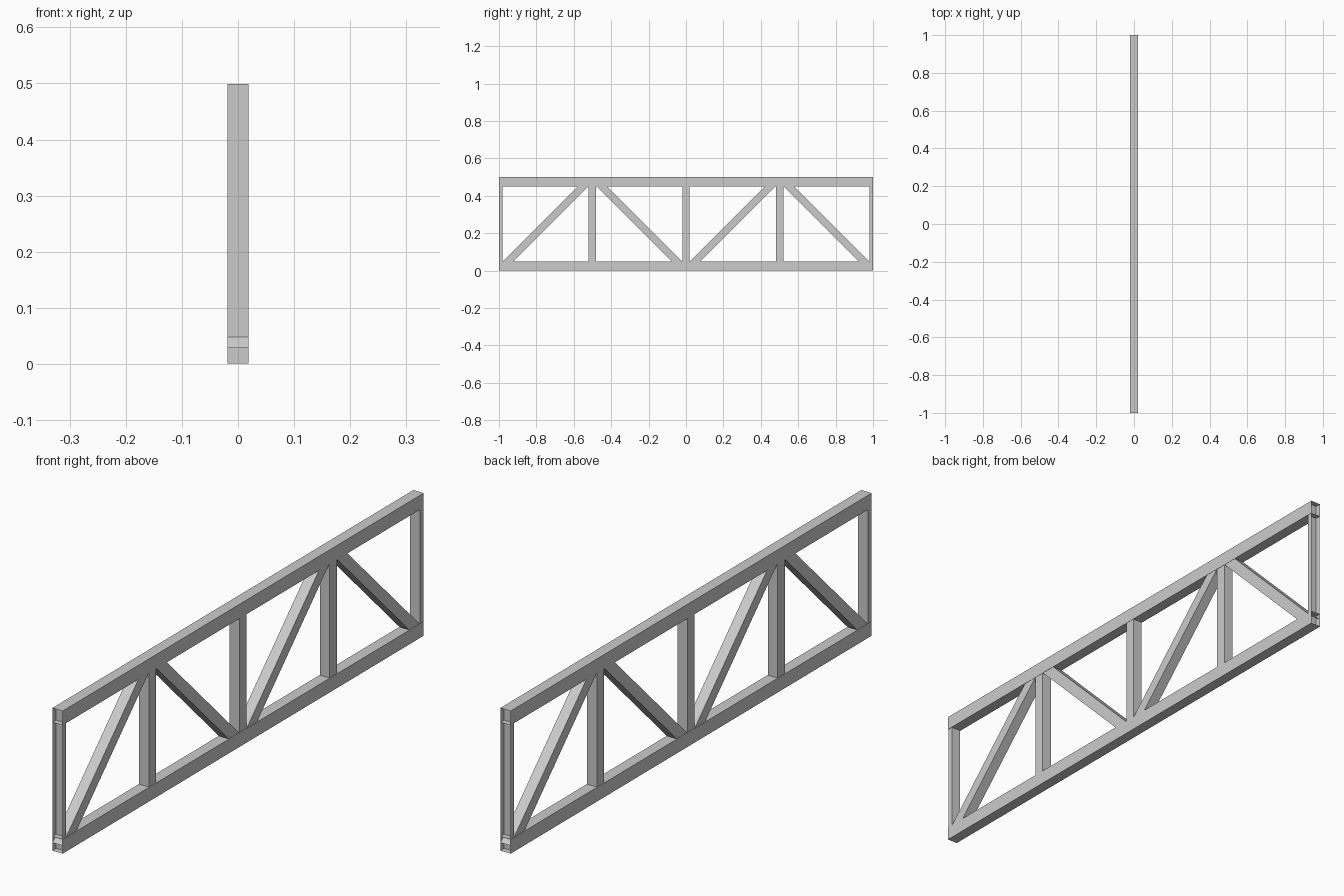
import bpy, bmesh, math
from mathutils import Matrix, Vector

if "Cube" in bpy.data.objects:
    bpy.data.objects.remove(bpy.data.objects["Cube"])

LENGTH, HEIGHT = 2.0, 0.5
CHORD_W, CHORD_H = 0.04, 0.05
WEB_X, WEB = 0.038, 0.04      # web members sit a hair inside the chord sides
BAY = 0.5
INSET = 0.001


def clip(bm, co, no):
    """Cut away everything on the normal side, leaving the cut open."""
    geom = bm.verts[:] + bm.edges[:] + bm.faces[:]
    bmesh.ops.bisect_plane(bm, geom=geom, dist=1e-6, plane_co=co,
                           plane_no=no, clear_outer=True)


def finish(bm, name):
    mesh = bpy.data.meshes.new(name)
    bm.to_mesh(mesh)
    bm.free()
    obj = bpy.data.objects.new(name, mesh)
    bpy.context.collection.objects.link(obj)
    return obj


def bar(name, start, end, width, depth, low, high):
    """Box bar between two (y, z) points, trimmed to the truss outline."""
    a, b = Vector((0, *start)), Vector((0, *end))
    d = b - a
    angle = math.atan2(d.z, d.y)
    bm = bmesh.new()
    bmesh.ops.create_cube(bm, size=1, matrix=Matrix.Translation((a + b) / 2)
                          @ Matrix.Rotation(angle, 4, 'X')
                          @ Matrix.Diagonal((width, d.length + 0.1, depth, 1)))
    half = LENGTH / 2
    clip(bm, (0, half, 0), (0, 1, 0))
    clip(bm, (0, -half, 0), (0, -1, 0))
    clip(bm, (0, 0, high), (0, 0, 1))
    clip(bm, (0, 0, low), (0, 0, -1))
    return finish(bm, name)


# Top and bottom chords, open-ended tubes
for name, z in (("bottom_chord", CHORD_H / 2), ("top_chord", HEIGHT - CHORD_H / 2)):
    bar(name, (-1, z), (1, z), CHORD_W, CHORD_H, 0, HEIGHT)

# Upright posts; the two end posts are halved by the trim
for i in range(5):
    y = -1 + i * BAY
    bar(f"post_{i + 1}", (y, 0), (y, HEIGHT), WEB_X, WEB, INSET, HEIGHT - INSET)

# Zigzag diagonal braces
for i in range(4):
    y = -1 + i * BAY
    z0, z1 = (0, HEIGHT) if i % 2 == 0 else (HEIGHT, 0)
    bar(f"diagonal_brace_{i + 1}", (y, z0), (y + BAY, z1), WEB_X, WEB,
        INSET, HEIGHT - INSET)
